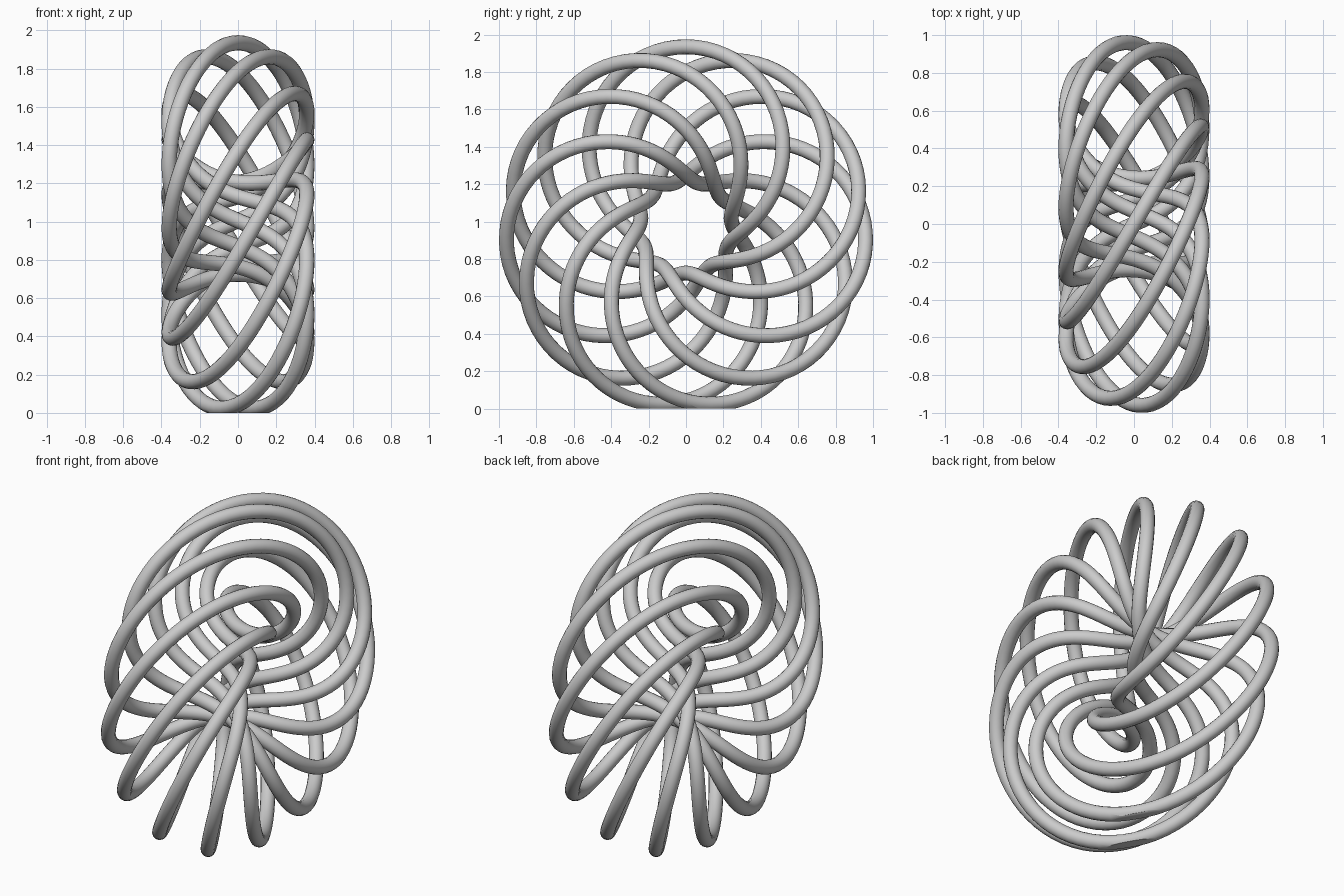
import bpy, bmesh
from math import sin, cos, pi, radians
from mathutils import Vector

cube = bpy.data.objects.get("Cube")
if cube:
    bpy.data.objects.remove(cube, do_unlink=True)

RING, LOOP, TUBE = 0.605, 0.36, 0.04   # ring radius, winding radius, tube radius
COILS, TURNS = 11, 7                   # windings about the ring and about its axis
CENTRE = 0.97
STEPS = COILS * 72

# Grey material
grey = bpy.data.materials.new("grey")
grey.use_nodes = True
colour = (0.6, 0.6, 0.6, 1)
grey.diffuse_color = colour
grey.node_tree.nodes["Principled BSDF"].inputs["Base Color"].default_value = colour


def knot_point(i):
    theta = 2 * pi * COILS * i / STEPS
    phi = pi / 2 + theta * TURNS / COILS
    rho = RING + LOOP * cos(theta)
    return (LOOP * sin(theta), -rho * cos(phi), CENTRE + rho * sin(phi), 1)


# Closed path of the knot, wound around a ring whose axis lies along x
path = bpy.data.curves.new("knot_path", "CURVE")
path.dimensions = "3D"
path.bevel_depth = TUBE
path.bevel_resolution = 6
spline = path.splines.new("POLY")
spline.points.add(STEPS - 1)
for i, point in enumerate(spline.points):
    point.co = knot_point(i)
spline.use_cyclic_u = True
guide = bpy.data.objects.new("knot_path", path)
bpy.context.collection.objects.link(guide)

# Turn the swept path into a mesh
mesh = bpy.data.meshes.new_from_object(
    guide.evaluated_get(bpy.context.evaluated_depsgraph_get()))
bpy.data.objects.remove(guide, do_unlink=True)

# Slice a flat base so that the knot can stand
bm = bmesh.new()
bm.from_mesh(mesh)
bmesh.ops.remove_doubles(bm, verts=bm.verts, dist=1e-5)
cut = bmesh.ops.bisect_plane(bm, geom=bm.verts[:] + bm.edges[:] + bm.faces[:],
                             plane_co=Vector((0, 0, 0)), plane_no=Vector((0, 0, -1)),
                             clear_outer=True)
rim = [e for e in cut["geom_cut"] if isinstance(e, bmesh.types.BMEdge) and e.is_valid]
bmesh.ops.holes_fill(bm, edges=rim, sides=0)
bmesh.ops.recalc_face_normals(bm, faces=bm.faces)
bm.to_mesh(mesh)
bm.free()

mesh.materials.clear()
mesh.materials.append(grey)
knot = bpy.data.objects.new("ring_knot", mesh)
bpy.context.collection.objects.link(knot)
bpy.context.view_layer.objects.active = knot
knot.select_set(True)
bpy.ops.object.shade_smooth_by_angle(angle=radians(35))
